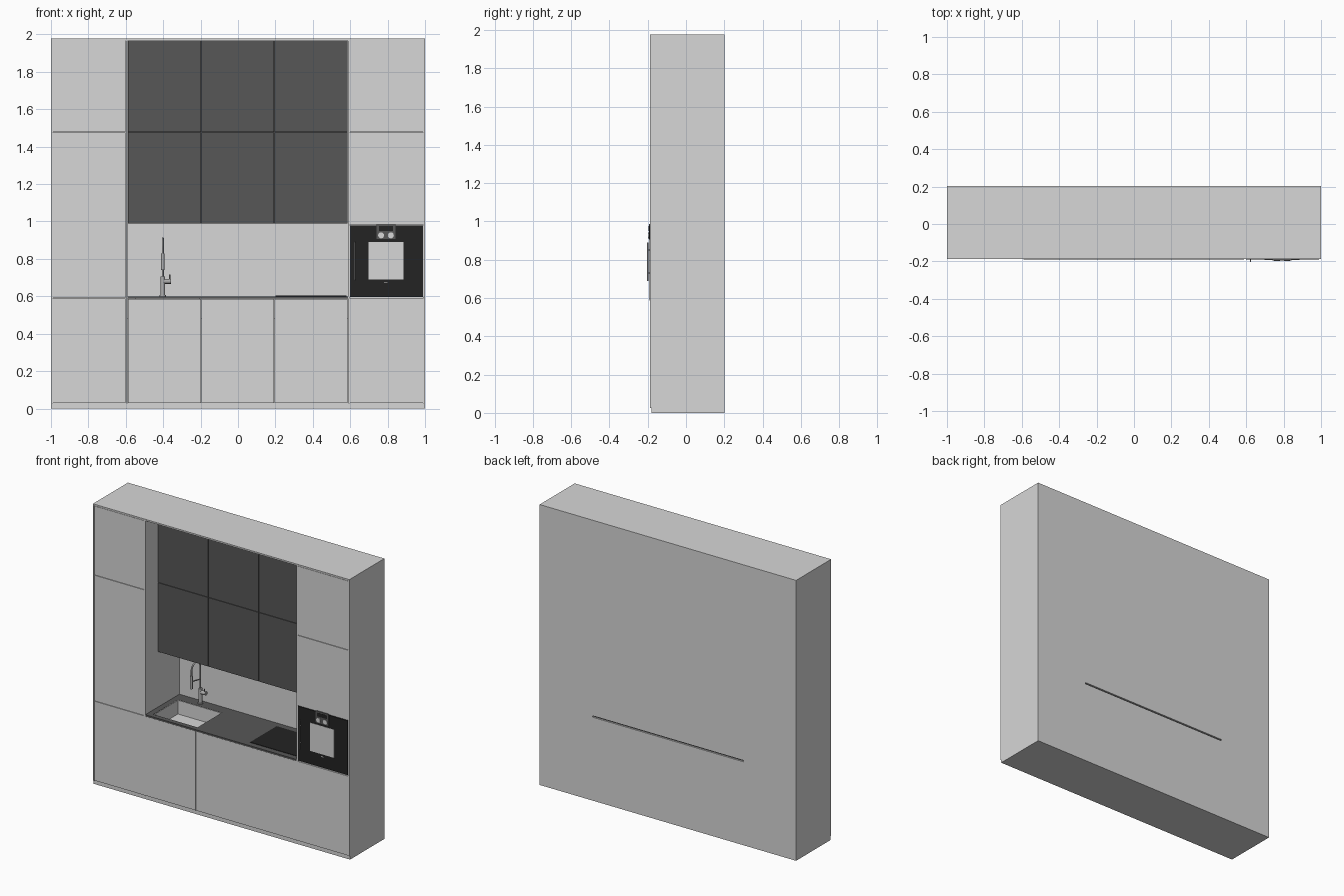
import bpy, bmesh, math
from mathutils import Vector, Matrix

if "Cube" in bpy.data.objects:
    bpy.data.objects.remove(bpy.data.objects["Cube"])


def mat(name, v):
    m = bpy.data.materials.new(name)
    m.diffuse_color = (v, v, v, 1)
    m.use_nodes = True
    m.node_tree.nodes["Principled BSDF"].inputs["Base Color"].default_value = m.diffuse_color
    return m


LIGHT = mat("light_grey", 0.68)
DARK = mat("dark_grey", 0.095)
BLACK = mat("black", 0.0168)
METAL = mat("metal_grey", 0.42)


def finish(name, bm, m):
    me = bpy.data.meshes.new(name)
    bm.to_mesh(me)
    bm.free()
    me.materials.append(m)
    ob = bpy.data.objects.new(name, me)
    bpy.context.collection.objects.link(ob)
    return ob


def add_box(bm, x0, x1, y0, y1, z0, z1):
    mx = Matrix.Translation(((x0 + x1) / 2, (y0 + y1) / 2, (z0 + z1) / 2))
    mx = mx @ Matrix.Diagonal((x1 - x0, y1 - y0, z1 - z0, 1))
    bmesh.ops.create_cube(bm, size=1, matrix=mx)


def boxes(name, m, *specs):
    bm = bmesh.new()
    for s in specs:
        add_box(bm, *s)
    return finish(name, bm, m)


def rod(name, m, a, b, r, n=24):
    a, b = Vector(a), Vector(b)
    bm = bmesh.new()
    rot = (b - a).to_track_quat('Z', 'Y').to_matrix().to_4x4()
    bmesh.ops.create_cone(bm, cap_ends=True, segments=n, radius1=r, radius2=r,
                          depth=(b - a).length,
                          matrix=Matrix.Translation((a + b) / 2) @ rot)
    for f in bm.faces:
        f.smooth = len(f.verts) == 4
    for e in bm.edges:
        e.smooth = all(len(f.verts) == 4 for f in e.link_faces)
    return finish(name, bm, m)


def ring(x0, x1, y0, y1, hx0, hx1, hy0, hy1, z0, z1):
    """Four strips around a rectangular hole."""
    return [(x0, hx0, y0, y1, z0, z1), (hx1, x1, y0, y1, z0, z1),
            (hx0, hx1, y0, hy0, z0, z1), (hx0, hx1, hy1, y1, z0, z1)]


F, B, T = -0.188, 0.202, 0.012      # front, back, door thickness
G = 0.0015                          # half of a door gap


def door(name, m, x0, x1, z0, z1, front=F):
    boxes(name, m, (x0 + G, x1 - G, front, front + T, z0 + G, z1 - G))


# plinth, top board and upright side panels
boxes("plinth", LIGHT, (-1, 1, -0.18, B, 0, 0.026))
boxes("top_board", LIGHT, (-1, 1, F, B, 1.966, 1.977))
for i, x in enumerate((-1, -0.6, 0.588, 0.99)):
    boxes(f"side_panel_{i}", LIGHT, (x, x + 0.01, F, B, 0.026, 1.966))

# tall columns with their doors
for side, x0, x1 in (("left", -0.99, -0.6), ("right", 0.598, 0.99)):
    boxes(f"{side}_column", LIGHT, (x0, x1, F + T, B, 0.026, 1.966))
    door(f"{side}_lower_door", LIGHT, x0, x1, 0.028, 0.59)
    door(f"{side}_middle_door", LIGHT, x0, x1, 0.59 if side == "left" else 0.981, 1.478)
    door(f"{side}_top_door", LIGHT, x0, x1, 1.478, 1.966)

# base cabinet, wall cabinet and their doors
boxes("base_cabinet", LIGHT, (-0.59, 0.588, F + T, B, 0.026, 0.48),
      (-0.59, 0.588, 0.19, B, 0.48, 0.588))
boxes("wall_cabinet", DARK, (-0.588, 0.586, -0.048 + T, 0.19, 0.99, 1.966))
boxes("back_wall", LIGHT, (-0.59, 0.588, 0.19, B, 0.598, 1.966))
cols = (-0.59, -0.197, 0.194, 0.588)
for i in range(3):
    door(f"base_door_{i}", LIGHT, cols[i], cols[i + 1], 0.028, 0.588)
    for j, (z0, z1) in enumerate(((0.989, 1.478), (1.478, 1.966))):
        door(f"wall_door_{i}_{j}", DARK, cols[i], cols[i + 1], z0, z1, -0.048)

# worktop with a sink opening, and the basin
SX0, SX1, SY0, SY1 = -0.55, -0.205, -0.157, 0.115
boxes("worktop", DARK, *ring(-0.59, 0.588, -0.19, 0.19, SX0, SX1, SY0, SY1, 0.588, 0.6))
w = 0.004
boxes("sink_basin", LIGHT, (SX0, SX1, SY0, SY1, 0.495, 0.502),
      *ring(SX0, SX1, SY0, SY1, SX0 + w, SX1 - w, SY0 + w, SY1 - w, 0.502, 0.599))
rod("sink_drain", METAL, (-0.378, -0.02, 0.502), (-0.378, -0.02, 0.504), 0.022)
boxes("cooktop", BLACK, (0.2, 0.58, -0.15, 0.145, 0.6, 0.603))

# tap: body, side lever, hose arch and spray head
TX, TY = -0.402, 0.155
rod("tap_base", METAL, (TX, TY, 0.6), (TX, TY, 0.606), 0.018)
rod("tap_body", METAL, (TX, TY, 0.6), (TX, TY, 0.705), 0.013)
rod("tap_valve", METAL, (TX, TY, 0.68), (TX + 0.045, TY, 0.68), 0.013)
rod("tap_lever", METAL, (TX + 0.037, TY, 0.68), (TX + 0.037, TY - 0.01, 0.715), 0.003, 12)
rod("tap_arm", METAL, (TX, TY, 0.77), (TX, TY - 0.1, 0.79), 0.004, 12)
rod("tap_spray", METAL, (TX, TY - 0.1, 0.74), (TX, TY - 0.1, 0.83), 0.009)
cu = bpy.data.curves.new("tap_hose", 'CURVE')
cu.dimensions = '3D'
cu.bevel_depth = 0.0055
cu.bevel_resolution = 3
cu.use_fill_caps = True
pts = [(0, 0.7), (0, 0.86)]
pts += [(0.05 - 0.05 * math.cos(math.pi * k / 12), 0.86 + 0.05 * math.sin(math.pi * k / 12))
        for k in range(1, 12)]
pts += [(0.1, 0.86), (0.1, 0.82)]
sp = cu.splines.new('POLY')
sp.points.add(len(pts) - 1)
for p, (d, z) in zip(sp.points, pts):
    p.co = (TX, TY - d, z, 1)
cu.materials.append(METAL)
bpy.context.collection.objects.link(bpy.data.objects.new("tap_hose", cu))

# oven: front, window, control panel, knobs and handle
boxes("oven_front", BLACK, (0.6, 0.989, -0.19, F + T, 0.597, 0.979))
boxes("oven_window", LIGHT, (0.697, 0.884, -0.1915, -0.19, 0.69, 0.889))
boxes("oven_control_panel", DARK, (0.741, 0.841, -0.194, -0.186, 0.905, 0.987))
boxes("oven_display", BLACK, (0.753, 0.829, -0.195, -0.194, 0.95, 0.976))
for i, x in enumerate((0.765, 0.817)):
    rod(f"oven_knob_{i}", LIGHT, (x, -0.194, 0.926), (x, -0.199, 0.926), 0.016)
rod("oven_handle", METAL, (0.623, -0.2, 0.688), (0.623, -0.2, 0.89), 0.004, 16)
for i, z in enumerate((0.73, 0.85)):
    rod(f"oven_handle_post_{i}", METAL, (0.623, -0.2, z), (0.623, -0.189, z), 0.003, 12)
boxes("oven_marker", LIGHT, (0.78, 0.8, -0.191, -0.19, 0.67, 0.675))
